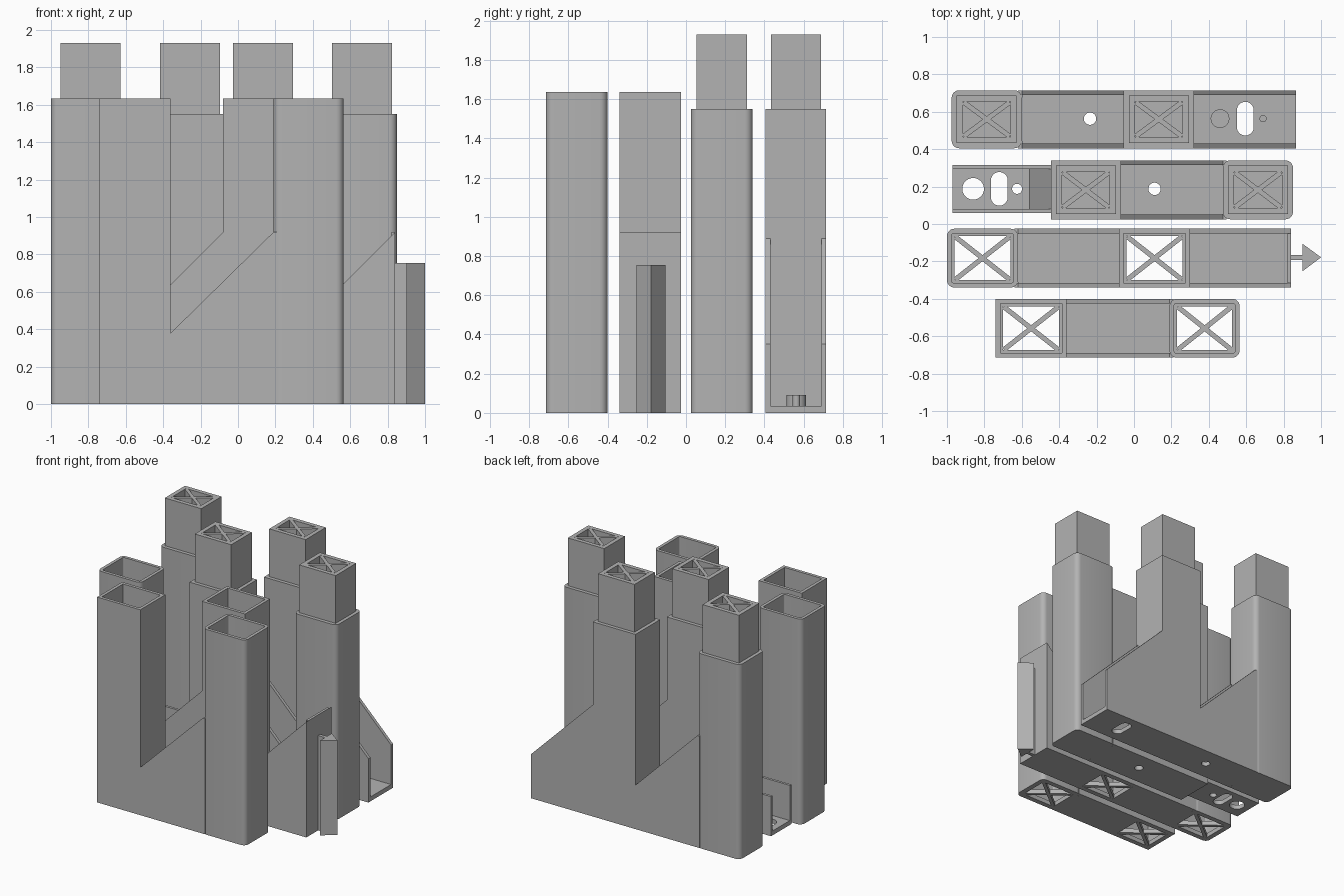
import bpy, bmesh, math
from mathutils import Vector

if "Cube" in bpy.data.objects:
    bpy.data.objects.remove(bpy.data.objects["Cube"])

grey = bpy.data.materials.new("warm_grey")
grey.diffuse_color = (0.45, 0.45, 0.45, 1)
grey.use_nodes = True
grey.node_tree.nodes["Principled BSDF"].inputs["Base Color"].default_value = grey.diffuse_color
FLOOR, WALL = 0.035, 0.025


def finish(name, bm):
    bmesh.ops.recalc_face_normals(bm, faces=bm.faces)
    me = bpy.data.meshes.new(name)
    bm.to_mesh(me)
    bm.free()
    me.materials.append(grey)
    ob = bpy.data.objects.new(name, me)
    bpy.context.collection.objects.link(ob)
    return ob


def prism(name, pts, a, b, axis='z'):
    """Extrude a 2D outline from a to b along z or y."""
    put = (lambda p, t: (p[0], p[1], t)) if axis == 'z' else (lambda p, t: (p[0], t, p[1]))
    bm = bmesh.new()
    lo = [bm.verts.new(put(p, a)) for p in pts]
    hi = [bm.verts.new(put(p, b)) for p in pts]
    bm.faces.new(lo)
    bm.faces.new(hi)
    for i in range(len(pts)):
        j = (i + 1) % len(pts)
        bm.faces.new((lo[i], lo[j], hi[j], hi[i]))
    return finish(name, bm)


def rect(x0, x1, y0, y1, r=0, n=1):
    """Rectangle outline with optionally rounded corners."""
    pts = []
    for k, (cx, cy) in enumerate(((x1 - r, y1 - r), (x0 + r, y1 - r), (x0 + r, y0 + r), (x1 - r, y0 + r))):
        for i in range(n):
            t = math.pi / 2 * (k + (i / (n - 1) if n > 1 else 0.5))
            pts.append((cx + r * math.cos(t), cy + r * math.sin(t)))
    return pts


def tube(name, outer, inner, z0, z1):
    """Open tube between two outlines with equal point counts."""
    bm = bmesh.new()
    rings = [[bm.verts.new((*p, z)) for p in o]
             for o, z in ((outer, z0), (outer, z1), (inner, z1), (inner, z0))]
    n = len(outer)
    for k in range(4):
        a, b = rings[k], rings[(k + 1) % 4]
        for i in range(n):
            j = (i + 1) % n
            bm.faces.new((a[i], a[j], b[j], b[i]))
    return finish(name, bm)


def smooth(ob):
    bpy.ops.object.select_all(action='DESELECT')
    bpy.context.view_layer.objects.active = ob
    ob.select_set(True)
    bpy.ops.object.shade_smooth_by_angle(angle=math.radians(35))


def cross(name, x0, x1, y0, y1, z0, z1, w=0.026):
    for s, (a, b) in enumerate((((x0, y0), (x1, y1)), ((x0, y1), (x1, y0)))):
        a, b = Vector(a), Vector(b)
        d = (b - a).normalized()
        n = Vector((-d.y, d.x)) * w / 2
        a, b = a + d * 0.005, b - d * 0.005
        prism(f"{name}_{s}", [a + n, a - n, b - n, b + n], z0, z1)


def shaft(name, x0, x1, y0, y1, z0, z1, t, rounded):
    """Hollow tower shaft with wall thickness t."""
    n = 7 if rounded else 1
    ob = tube(name, rect(x0, x1, y0, y1, 0.04 if rounded else 0, n),
              rect(x0 + t, x1 - t, y0 + t, y1 - t, 0.01 if rounded else 0, n), z0, z1)
    if rounded:
        smooth(ob)


def socket_tower(name, x0, x1, y0, y1, rounded):
    """Open-topped tower with a braced opening in its base."""
    shaft(name + "_base", x0, x1, y0, y1, 0, FLOOR, 0.04, rounded)
    shaft(name, x0, x1, y0, y1, FLOOR, 1.635, WALL, rounded)
    cross(name + "_brace", x0 + 0.04, x1 - 0.04, y0 + 0.04, y1 - 0.04, 0, FLOOR)


def plug_tower(name, x0, x1, y0, y1, rounded):
    """Closed-base tower with a narrower braced plug on top."""
    r, n = (0.04, 7) if rounded else (0, 1)
    ob = prism(name + "_base", rect(x0, x1, y0, y1, r, n), 0, FLOOR)
    if rounded:
        smooth(ob)
    shaft(name, x0, x1, y0, y1, FLOOR, 1.55, 0.055, rounded)
    p = (x0 + 0.027, x1 - 0.027, y0 + 0.028, y1 - 0.028)
    shaft(name + "_plug", *p, 1.55, 1.93, 0.033, False)
    cross(name + "_brace", p[0] + 0.033, p[1] - 0.033, p[2] + 0.033, p[3] - 0.033, 1.86, 1.93)


def slot(cx, cy, r, half=0):
    """Circle, or an oval stretched along y by half."""
    pts = []
    for i in range(32):
        t = 2 * math.pi * (i + 0.5) / 32
        s = math.sin(t)
        pts.append((cx + r * math.cos(t), cy + r * s + math.copysign(half, s)))
    return pts


def floor(name, x0, x1, y0, y1, z0, holes=()):
    ob = prism(name, rect(x0, x1, y0, y1), z0, z0 + FLOOR)
    for i, h in enumerate(holes):
        cut = prism(f"{name}_cutter_{i}", slot(*h), z0 - 0.1, z0 + 0.1)
        cut.hide_render = True
        cut.hide_set(True)
        m = ob.modifiers.new("hole", 'BOOLEAN')
        m.operation, m.object, m.solver = 'DIFFERENCE', cut, 'EXACT'


def side_walls(name, outline, y0, y1, t=WALL):
    prism(name + "_front", outline, y0, y0 + t, 'y')
    prism(name + "_back", outline, y1 - t, y1, 'y')


def channel(name, x0, x1, y0, y1, h0, h1, e0=0, e1=0, holes=()):
    """Floor and sloped side walls; e0/e1 run the walls into rounded towers."""
    floor(name + "_floor", x0, x1, y0, y1, 0, holes)
    pts = [(x0 - e0, 0), (x1 + e1, 0)]
    if e1:
        pts.append((x1 + e1, h1))
    pts += [(x1, h1), (x0, h0)]
    if e0:
        pts.append((x0 - e0, h0))
    side_walls(name + "_wall", pts, y0, y1)


# Front bracket: two sockets
Y = (-0.715, -0.40)
socket_tower("front_left_socket", -0.74, -0.36, *Y, False)
socket_tower("front_right_socket", 0.19, 0.565, *Y, True)
channel("front_channel", -0.36, 0.19, *Y, 0.38, 0.92, e1=0.02)

# Second bracket: two sockets, closed ramp end and arrow key
Y = (-0.34, -0.025)
socket_tower("second_left_socket", -1.0, -0.62, *Y, True)
socket_tower("second_right_socket", -0.08, 0.30, *Y, False)
channel("second_channel", -0.62, -0.08, *Y, 0.38, 0.92, e0=0.02)
channel("second_end_channel", 0.30, 0.84, *Y, 0.38, 0.92)
prism("second_end_wall", rect(0.82, 0.84, Y[0] + WALL, Y[1] - WALL), FLOOR, 0.92)
prism("arrow_key", [(0.84, -0.192), (0.90, -0.192), (0.90, -0.253), (1.0, -0.178),
                    (0.90, -0.105), (0.90, -0.165), (0.84, -0.165)], 0, 0.755)

# Third bracket: two plugs and a raised tongue with holes
Y = (0.025, 0.34)
plug_tower("third_left_plug", -0.445, -0.07, *Y, False)
plug_tower("third_right_plug", 0.475, 0.85, *Y, True)
channel("third_channel", -0.07, 0.475, *Y, 0.89, 0.345, e1=0.02, holes=[(0.11, 0.188, 0.033)])
floor("tongue_floor", -0.97, -0.445, 0.06, 0.315, FLOOR,
      [(-0.86, 0.188, 0.058), (-0.72, 0.188, 0.045, 0.045), (-0.625, 0.188, 0.027)])
side_walls("tongue_wall", [(-0.97, 0.07), (-0.445, 0.07), (-0.445, 0.35), (-0.97, 0.35)], 0.06, 0.315, 0.02)
prism("tongue_ramp", [(-0.56, 0.07), (-0.445, 0.07), (-0.445, 0.35)], 0.08, 0.295, 'y')

# Back bracket: two plugs, open channel with pegs
Y = (0.405, 0.715)
plug_tower("back_left_plug", -0.975, -0.60, *Y, True)
plug_tower("back_right_plug", -0.055, 0.32, *Y, False)
channel("back_channel", -0.60, -0.055, *Y, 0.89, 0.35, e0=0.02, holes=[(-0.235, 0.563, 0.033)])
channel("back_end_channel", 0.32, 0.865, *Y, 0.89, 0.35, holes=[(0.595, 0.563, 0.045, 0.045)])
for label, px, pr in (("large_peg", 0.46, 0.05), ("small_peg", 0.69, 0.019)):
    smooth(prism(label, slot(px, 0.563, pr), FLOOR, 0.09))
